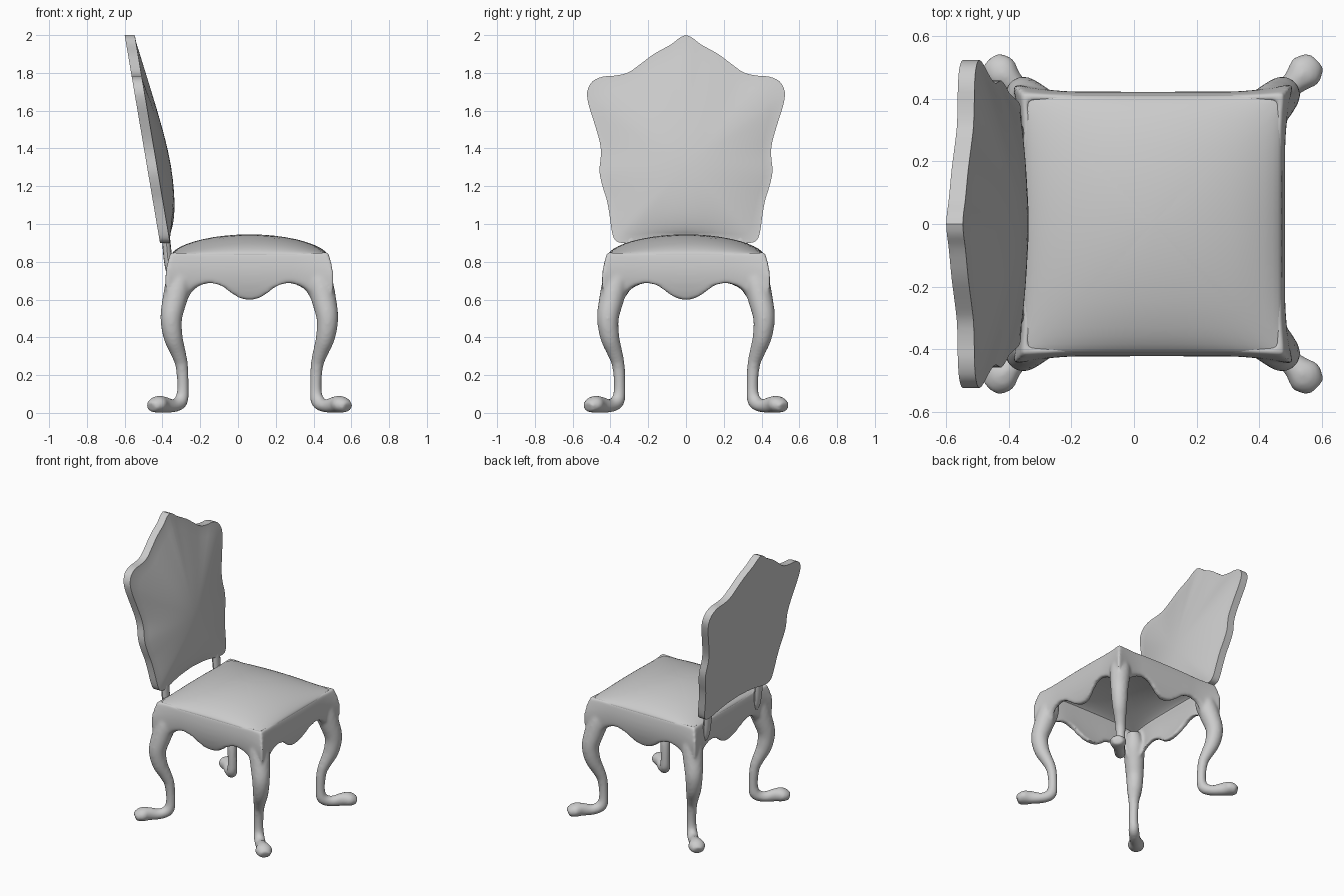
import bpy, bmesh
from math import sin, cos, pi, radians
from mathutils import Vector, Matrix

if "Cube" in bpy.data.objects:
    bpy.data.objects.remove(bpy.data.objects["Cube"])

CX = 0.06          # the seat and legs are centred a little ahead of the origin
HALF = 0.415       # half width of the seat


def spline(pts, steps):
    """Catmull-Rom curve through points of any dimension."""
    p = [pts[0]] + list(pts) + [pts[-1]]
    out = []
    for i in range(1, len(p) - 2):
        a, b, c, d = p[i - 1:i + 3]
        for k in range(steps):
            t = k / steps
            out.append(tuple(0.5 * (2 * q + (r - o) * t + (2 * o - 5 * q + 4 * r - s) * t * t
                                    + (3 * q - o - 3 * r + s) * t ** 3)
                             for o, q, r, s in zip(a, b, c, d)))
    out.append(tuple(pts[-1]))
    return out


def loft(bm, rings):
    """Closed skin through rings of equal length, capped at both ends."""
    vs = [[bm.verts.new(co) for co in ring] for ring in rings]
    n = len(vs[0])
    for a, b in zip(vs, vs[1:]):
        for i in range(n):
            bm.faces.new((a[i], a[(i + 1) % n], b[(i + 1) % n], b[i]))
    bm.faces.new(vs[0])
    bm.faces.new(vs[-1])


def tube(path, sides=16):
    """Elliptical rings along (s, z, thickness, width); s lies on local x."""
    rings = []
    for i, (s, z, n, w) in enumerate(path):
        a, b = path[max(i - 1, 0)], path[min(i + 1, len(path) - 1)]
        t = Vector((b[0] - a[0], b[1] - a[1])).normalized()
        rings.append([Vector((s - t.y * n * cos(q), w * sin(q), max(0, z + t.x * n * cos(q))))
                      for q in (2 * pi * k / sides for k in range(sides))])
    return rings


def finish(name, bm, angle=40):
    bmesh.ops.recalc_face_normals(bm, faces=bm.faces)
    me = bpy.data.meshes.new(name)
    bm.to_mesh(me)
    bm.free()
    ob = bpy.data.objects.new(name, me)
    bpy.context.collection.objects.link(ob)
    bpy.ops.object.select_all(action='DESELECT')
    ob.select_set(True)
    bpy.context.view_layer.objects.active = ob
    bpy.ops.object.shade_smooth_by_angle(angle=radians(angle))
    return ob


# Base: four cabriole legs and four scalloped apron sides, fused into one skin
leg = spline([(.49, .80, .045, .04), (.512, .75, .06, .06), (.528, .69, .07, .07),
              (.558, .60, .066, .066),
              (.585, .50, .058, .058), (.570, .40, .051, .051), (.533, .32, .041, .041),
              (.506, .25, .034, .034), (.497, .13, .031, .031), (.512, .062, .038, .036),
              (.57, .037, .035, .037), (.64, .044, .044, .041), (.69, .044, .045, .058),
              (.735, .030, .029, .037)], 4)
scallop = spline([(0, .598), (.05, .606), (.10, .634), (.15, .671), (.20, .686),
                  (.25, .682), (.30, .66), (.34, .62), (.37, .60), (HALF, .60)], 3)
apron_line = [(-t, z) for t, z in reversed(scallop[1:])] + scallop


def apron_ring(t, low):
    outer, inner = [], []
    for k in range(7):
        z = low + (.85 - low) * k / 6
        flare = max(0, (abs(t) - .22) / (HALF - .22)) ** 2
        d = HALF + .008 - .013 * ((z - .75) / .1) ** 2 * (1 - flare)
        d += flare * (.03 * sin(pi * min(1, (.85 - z) / .3)) - .004)
        for side, e in ((outer, d), (inner, d - .036 + .012 * k / 6)):
            side.append(Vector((e, t * e / HALF, z)))
    return outer + inner[::-1]


bm = bmesh.new()
for i in range(4):
    centre = Matrix.Translation((CX, 0, 0))
    turn_leg = centre @ Matrix.Rotation(pi / 4 + i * pi / 2, 4, 'Z')
    turn_side = centre @ Matrix.Rotation(i * pi / 2, 4, 'Z')
    loft(bm, [[turn_leg @ p for p in r] for r in tube(leg)])
    loft(bm, [[turn_side @ p for p in apron_ring(t, z)] for t, z in apron_line])
base = finish("legs_and_apron", bm)
rm = base.modifiers.new("fuse", 'REMESH')
rm.mode = 'VOXEL'
rm.voxel_size = 0.009
rm.use_smooth_shade = True
sm = base.modifiers.new("soften", 'SMOOTH')
sm.factor = 0.5
sm.iterations = 12

# Seat cushion: thin domed shell of square rings, open to the hollow below
N = 16
edge = [(1, -1 + 2 * k / N) for k in range(N)]
square = []
for _ in range(4):
    square += edge
    edge = [(-v, u) for u, v in edge]


def dome(u, v):
    return .838 + .107 * (max(0, 1 - u * u) * max(0, 1 - v * v)) ** .62


def cushion_ring(k, h, drop):
    return [Vector((CX + h * k * u, h * k * v, dome(k * u, k * v) - drop)) for u, v in square]


bm = bmesh.new()
scales = (.02, .15, .3, .45, .6, .7, .8, .87, .93, .97, .99, 1)
loft(bm, [cushion_ring(k, .412, 0) for k in scales]
     + [cushion_ring(k, .405, .014) for k in reversed(scales)])
finish("seat_cushion", bm, 60)

# Back panel: shaped outline, leaning back, with a padded front
half = spline([(0, 2.0), (.035, 1.985), (.08, 1.95), (.17, 1.90), (.25, 1.84), (.31, 1.80),
               (.38, 1.785), (.44, 1.78), (.495, 1.755), (.523, 1.70), (.515, 1.63),
               (.487, 1.54), (.458, 1.44), (.45, 1.37), (.458, 1.28), (.442, 1.20),
               (.42, 1.13), (.405, 1.05), (.392, .96), (.375, .915), (.34, .90),
               (.28, .905), (.15, .93), (0, .94)], 3)
outline = half + [(-y, z) for y, z in reversed(half[1:-1])]
ZC = 1.31


def back_ring(k, offset):
    """Outline scaled by k, melting into an oval towards the middle."""
    ring = []
    for y, z in outline:
        z -= ZC
        oval = 1 / ((y / .46) ** 2 + (z / .5) ** 2) ** .5
        f = k * (k * k + (1 - k * k) * oval)
        ring.append(Vector((-.358 - .17 * (z * f + ZC - .9) + offset, y * f, z * f + ZC)))
    return ring


bm = bmesh.new()
pads = [back_ring(k, .072 * max(0, 1 - (k / .96) ** 1.9))
        for k in (.96, .9, .83, .75, .65, .55, .45, .35, .25, .15, .03)]
loft(bm, [back_ring(1, -.055), back_ring(1, -.002)] + pads)
finish("back_panel", bm, 35)

# Two short posts joining the back panel to the seat
post = spline([(-.385, .97, .020, .036), (-.378, .89, .022, .036), (-.372, .82, .022, .034),
               (-.366, .76, .018, .028), (-.362, .72, .009, .014)], 3)
bm = bmesh.new()
for side in (-1, 1):
    loft(bm, [[p + Vector((0, side * .29, 0)) for p in r] for r in tube(post, 12)])
finish("back_posts", bm)
